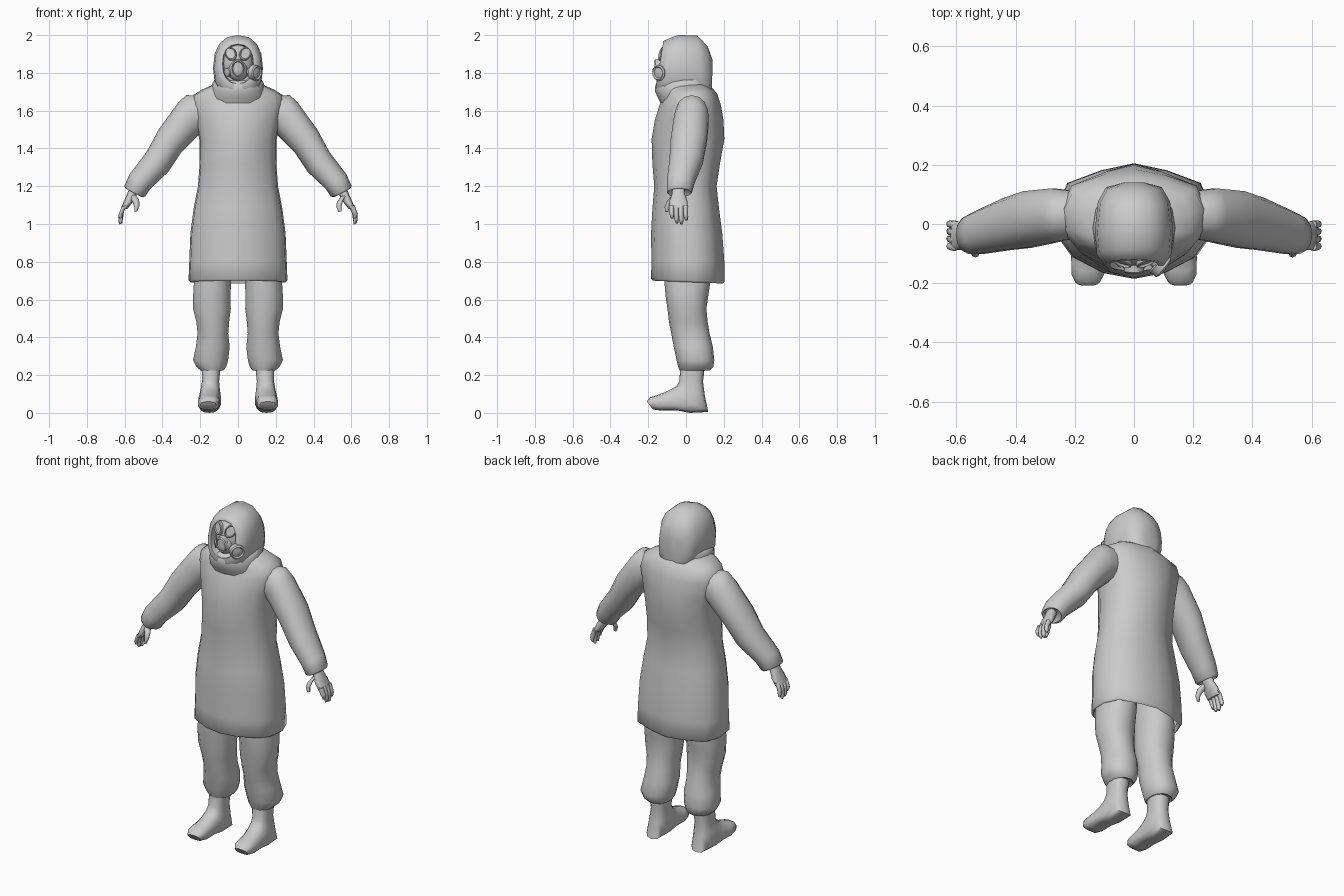
import bpy, bmesh, math
from mathutils import Vector as V

grey = bpy.data.materials.new("suit grey")
grey.diffuse_color = (0.6, 0.6, 0.6, 1)


def finish(name, bm, angle=60):
    bmesh.ops.recalc_face_normals(bm, faces=bm.faces)
    me = bpy.data.meshes.new(name)
    bm.to_mesh(me)
    bm.free()
    me.materials.append(grey)
    ob = bpy.data.objects.new(name, me)
    bpy.context.collection.objects.link(ob)
    bpy.ops.object.select_all(action='DESELECT')
    ob.select_set(True)
    bpy.context.view_layer.objects.active = ob
    bpy.ops.object.shade_smooth_by_angle(angle=math.radians(angle))
    return ob


def oval(n, power=1.0):
    """Unit cross-section; power below 1 makes it squarer."""
    pts = []
    for i in range(n):
        t = 2 * math.pi * i / n
        c, s = math.cos(t), math.sin(t)
        pts.append((math.copysign(abs(c) ** power, c), math.copysign(abs(s) ** power, s)))
    return pts


def loft(name, rings, section, start=True, end=True, angle=60):
    """Each ring is (point a, opposite point b, sideways half-width vector)."""
    bm = bmesh.new()
    loops = []
    for a, b, s in rings:
        a, b, s = V(a), V(b), V(s)
        c, u = (a + b) / 2, (a - b) / 2
        loops.append([bm.verts.new(c + u * p + s * q) for p, q in section])
    n = len(section)
    for lo, hi in zip(loops, loops[1:]):
        for i in range(n):
            bm.faces.new((lo[i], lo[(i + 1) % n], hi[(i + 1) % n], hi[i]))
    if start:
        bm.faces.new(loops[0])
    if end:
        bm.faces.new(loops[-1])
    return finish(name, bm, angle)


def body_ring(zf, zb, w, front, back):
    return ((0, front, zf), (0, back, zb), (w, 0, 0))


# Coat: shallow ridge down the front and back
half = [(1, 0), (.9, .4), (.62, .8), (.3, .97), (-.2, 1), (-.66, .86), (-.88, .42)]
coat_section = half + [(-1, 0)] + [(p, -q) for p, q in half[:0:-1]]
coat = [(.72, .72, .245, -.165, .185), (.70, .685, .252, -.175, .195),
        (.71, .695, .262, -.185, .205), (.80, .80, .258, -.183, .203),
        (.95, .95, .252, -.185, .192), (1.08, 1.08, .235, -.178, .175),
        (1.2, 1.2, .212, -.168, .162), (1.32, 1.32, .203, -.178, .18),
        (1.45, 1.45, .205, -.182, .203), (1.55, 1.55, .225, -.165, .198),
        (1.63, 1.63, .245, -.14, .185), (1.675, 1.69, .235, -.12, .165),
        (1.70, 1.72, .19, -.12, .14), (1.735, 1.74, .13, -.11, .12)]
loft("coat", [body_ring(*r) for r in coat], coat_section, start=False)

# Cowl folds around the neck
cowl = [(1.64, 1.67, .15, -.135, .14), (1.67, 1.70, .15, -.15, .14),
        (1.705, 1.72, .142, -.165, .138), (1.735, 1.75, .138, -.162, .135),
        (1.755, 1.78, .122, -.15, .13)]
loft("cowl", [body_ring(*r) for r in cowl], oval(16, .92))

# Hood, lofted from the back of the head to the face opening: top y z, bottom y z, width
hood = [(.14, 1.87, .138, 1.70, .04), (.115, 1.94, .13, 1.66, .095),
        (.06, 1.998, .09, 1.65, .122), (-.04, 2.0, 0, 1.65, .132),
        (-.085, 1.985, -.12, 1.66, .126), (-.12, 1.968, -.16, 1.71, .10),
        (-.122, 1.952, -.158, 1.742, .082), (-.08, 1.945, -.11, 1.75, .078)]
loft("hood", [((0, a, b), (0, c, d), (w, 0, 0)) for a, b, c, d, w in hood], oval(16, .85))


# Gas mask
def ellipsoid(name, centre, size):
    bm = bmesh.new()
    bmesh.ops.create_uvsphere(bm, u_segments=20, v_segments=12, radius=1)
    for v in bm.verts:
        v.co = V(centre) + V(x * y for x, y in zip(v.co, size))
    return finish(name, bm)


def turned(name, centre, axis, steps, stretch=1.0, lean=0.0, n=18):
    """Round part: steps are (distance along axis, radius)."""
    axis, c = V(axis).normalized(), V(centre)
    side = axis.cross(V((0, 0, 1))).normalized()
    up = side.cross(axis) + side * lean
    loft(name, [(c + axis * d + up * r * stretch, c + axis * d - up * r * stretch, side * r)
                for d, r in steps], oval(n), angle=40)


ellipsoid("mask_face", (0, -.075, 1.848), (.08, .066, .105))
ellipsoid("mask_snout", (0, -.115, 1.815), (.05, .05, .058))
turned("mask_valve", (0, -.135, 1.825), (0, -1, -.1),
       [(0, .035), (.024, .035), (.03, .03), (.024, .026), (.028, .012)], 1.35)
for s, side in ((-1, "left"), (1, "right")):
    turned("goggle_" + side, (s * .037, -.117, 1.9), (s * .3, -1, .25),
           [(0, .033), (.016, .033), (.02, .028), (.012, .025)], 1.15, s * -.25)
turned("mask_filter", (.06, -.115, 1.805), (.75, -.6, -.1),
       [(0, .022), (.022, .022), (.024, .042), (.05, .042), (.056, .035), (.05, .028), (.054, .012)])
turned("mask_side_plug", (-.04, -.115, 1.805), (-.75, -.6, -.1),
       [(0, .022), (.025, .022), (.028, .014)])


def tube(name, path, n=8):
    """Finger-like tube: path points are (x, y, z, radius)."""
    loft(name, [((x + r, y, z + r * .35), (x - r, y, z - r * .35), (0, r, 0))
                for x, y, z, r in path], oval(n))


for s, side in ((-1, "left"), (1, "right")):
    # Sleeve: upper x z, lower x z, centre y, half depth
    sleeve = [(.20, 1.68, .17, 1.50, .03, .08), (.275, 1.682, .205, 1.475, .03, .088),
              (.315, 1.645, .235, 1.445, .028, .094), (.42, 1.50, .30, 1.38, .015, .098),
              (.485, 1.38, .37, 1.275, .0, .09), (.575, 1.262, .465, 1.185, -.028, .075),
              (.602, 1.20, .492, 1.145, -.035, .068), (.596, 1.188, .51, 1.142, -.035, .062),
              (.58, 1.20, .52, 1.165, -.035, .05)]
    loft("sleeve_" + side, [((s * a, y, b), (s * c, y, d), (0, w, 0))
                            for a, b, c, d, y, w in sleeve], oval(14, .95))

    # Hand with four fingers and a thumb
    palm = [(.572, 1.20, .53, 1.17, .032), (.585, 1.165, .54, 1.145, .036),
            (.602, 1.125, .562, 1.11, .05), (.62, 1.085, .587, 1.078, .05)]
    loft("palm_" + side, [((s * a, -.04, b), (s * c, -.04, d), (0, w, 0))
                          for a, b, c, d, w in palm], oval(10, .8))
    for i, tip in enumerate((1.03, 1.005, 1.0, 1.02)):
        y = -.077 + i * .025
        tube(f"finger_{i + 1}_{side}", [(s * .603, y, 1.095, .014), (s * .617, y, 1.06, .013),
                                        (s * .622, y + .002, tip + .02, .012),
                                        (s * .62, y + .004, tip, .007)])
    tube("thumb_" + side, [(s * .56, -.06, 1.15, .018), (s * .54, -.085, 1.12, .017),
                           (s * .535, -.1, 1.09, .013), (s * .541, -.102, 1.065, .008)])

    # Trouser leg: z, inner x, outer x, front y, back y
    leg = [(.90, .02, .20, -.12, .13), (.70, .035, .235, -.115, .13),
           (.62, .037, .24, -.108, .118), (.55, .036, .24, -.098, .108),
           (.48, .045, .222, -.09, .115), (.42, .05, .216, -.078, .125),
           (.35, .042, .225, -.065, .142), (.28, .05, .24, -.05, .15),
           (.245, .06, .222, -.042, .145), (.225, .075, .20, -.034, .125),
           (.235, .09, .19, -.02, .11)]
    loft("trouser_leg_" + side, [((s * (a + b) / 2, f, z), (s * (a + b) / 2, k, z), ((b - a) / 2, 0, 0))
                                 for z, a, b, f, k in leg], oval(14, .9))

    # Boot: upper y z, lower y z, half width, centre x
    boot = [(-.03, .25, .10, .25, .052, .142), (-.035, .17, .09, .165, .046, .145),
            (-.05, .142, .10, .09, .052, .147), (-.08, .125, .118, .005, .06, .149),
            (-.115, .108, .02, .0, .056, .152), (-.16, .092, -.05, .014, .058, .155),
            (-.192, .082, -.13, .012, .056, .156), (-.208, .06, -.175, .018, .042, .157)]
    loft("boot_" + side, [((s * x, a, b), (s * x, c, d), (w, 0, 0))
                          for a, b, c, d, w, x in boot], oval(14, .75))
